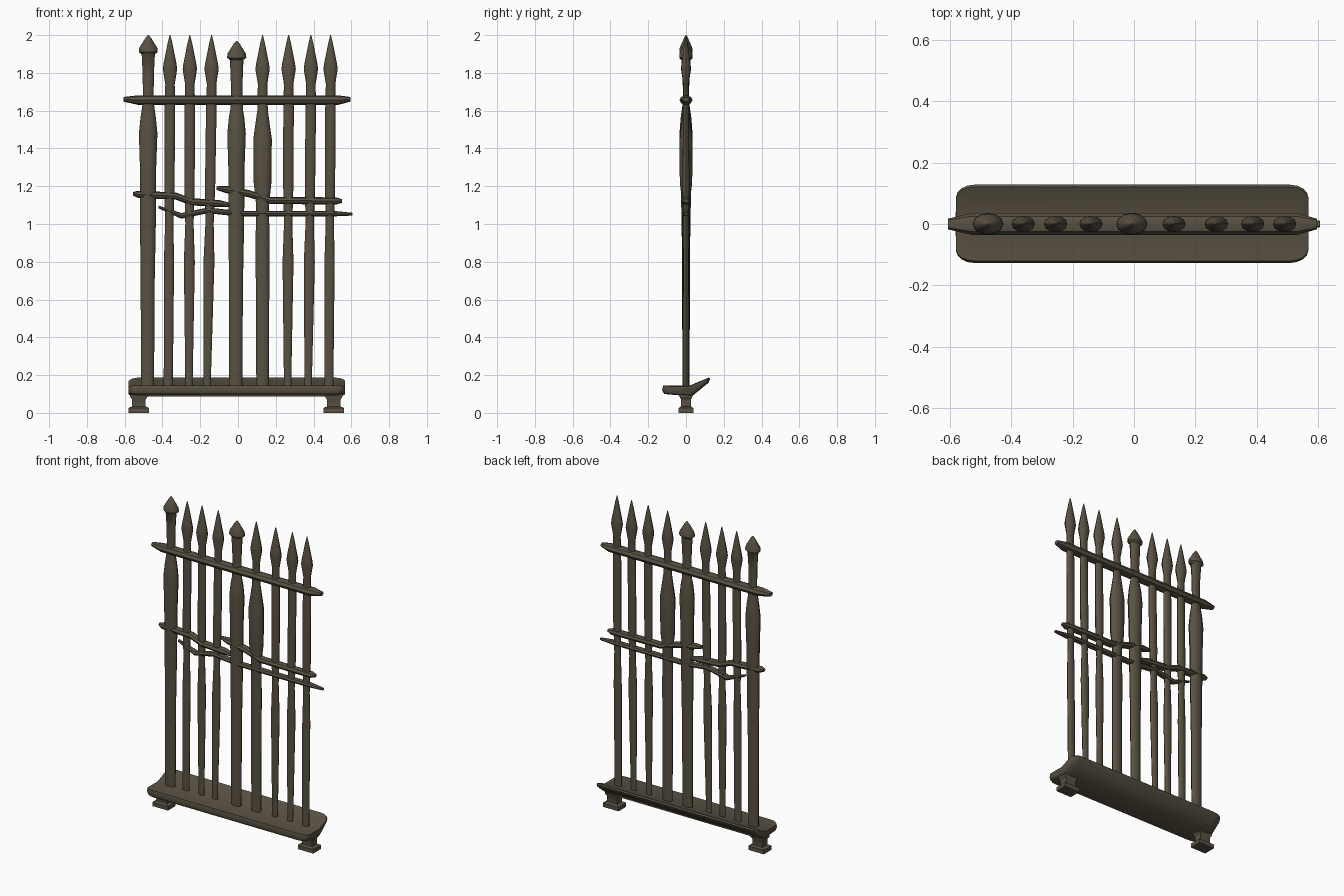
import bpy, bmesh, math
from mathutils import Vector

default_cube = bpy.data.objects.get("Cube")
if default_cube:
    bpy.data.objects.remove(default_cube, do_unlink=True)

material = bpy.data.materials.new("weathered dark brown")
material.use_nodes = True
colour = (.1, .083, .056, 1)
material.diffuse_color = colour
shader = material.node_tree.nodes["Principled BSDF"]
shader.inputs["Base Color"].default_value = colour
shader.inputs["Roughness"].default_value = .8


def skin(name, rings, sharp_angle=40):
    """Join a row of equal point rings into a closed, smooth-shaded solid."""
    bm = bmesh.new()
    loops = [[bm.verts.new(point) for point in ring] for ring in rings]
    for lower, upper in zip(loops, loops[1:]):
        for i in range(len(lower)):
            bm.faces.new((lower[i - 1], lower[i], upper[i], upper[i - 1]))
    bm.faces.new(loops[0])
    bm.faces.new(loops[-1])
    bmesh.ops.recalc_face_normals(bm, faces=bm.faces[:])
    mesh = bpy.data.meshes.new(name)
    bm.to_mesh(mesh)
    bm.free()
    mesh.materials.append(material)
    part = bpy.data.objects.new(name, mesh)
    bpy.context.collection.objects.link(part)
    bpy.ops.object.select_all(action='DESELECT')
    bpy.context.view_layer.objects.active = part
    part.select_set(True)
    bpy.ops.object.shade_smooth_by_angle(angle=math.radians(sharp_angle))


def ellipse(centre, half_u, half_v, sides):
    """Ring of points spanned by two half-axis vectors."""
    turns = [math.tau * i / sides for i in range(sides)]
    return [centre + half_u * math.cos(turn) + half_v * math.sin(turn) for turn in turns]


def post(name, foot_x, top_x, profile):
    """Leaning post, flattened front to back; profile rows are height, half width."""
    rings = []
    for height, radius in profile:
        centre = Vector((foot_x + (top_x - foot_x) * min(height / 1.7, 1), 0, height))
        flatness = .7 if 1.1 < height < 1.6 or height > 1.8 else .55
        rings.append(ellipse(centre, Vector((radius, 0, 0)),
                             Vector((0, radius * flatness, 0)), sides=12))
    skin(name, rings)


def rail(name, half_height, path):
    """Crooked bar along x with pinched ends; path rows are x, height."""
    rings = []
    for i, (x, height) in enumerate(path):
        size = half_height * (.5 if i in (0, len(path) - 1) else 1)
        rings.append(ellipse(Vector((x, 0, height)), Vector((0, size * 1.4, 0)),
                             Vector((0, 0, size)), sides=8))
    skin(name, rings)


def point_head(base, tip, radius):
    """Blunt pointed cap with a small lip below it."""
    length = tip - base
    return [(base - length / 8, radius * .7), (base, radius),
            (base + length / 4, radius * .95), (tip - length / 6, radius * .3),
            (tip, radius / 20)]


# Post profiles
spear = [(1.74, .025), (1.82, .038), (1.85, .034), (1.96, .012), (2, .002)]
thick_stem = [(.13, .035), (.7, .037), (1, .042), (1.3, .043), (1.48, .049), (1.56, .041)]
corner = thick_stem + [(1.65, .028), (1.8, .03)] + point_head(1.91, 2, .05)
middle = thick_stem + [(1.61, .033), (1.72, .03)] + point_head(1.88, 1.97, .051)
bulged = [(.13, .033), (.9, .037), (1.1, .034), (1.22, .047), (1.45, .049), (1.6, .028)] + spear
upper_slim = [(1, .022), (1.2, .027), (1.6, .028)] + spear
slim = [(.13, .024), (.8, .027)] + upper_slim
tapered = [(.13, .019), (.8, .029)] + upper_slim

post("right_corner_post", -.48, -.475, corner)
post("right_outer_post", -.37, -.36, slim)
post("right_centre_post", -.26, -.255, tapered)
post("right_inner_post", -.166, -.14, tapered)
post("middle_post", -.013, -.007, middle)
post("left_bulged_post", .13, .13, bulged)
post("left_inner_post", .262, .268, tapered)
post("left_outer_post", .37, .386, tapered)
post("left_end_post", .48, .49, slim)

# Rails
rail("top_rail", .025, [(-.605, 1.66), (-.53, 1.656), (.53, 1.656), (.595, 1.66)])
rail("right_middle_rail", .019, [(-.555, 1.16), (-.53, 1.157), (-.33, 1.148),
                                 (-.25, 1.118), (-.1, 1.108), (-.03, 1.1)])
rail("left_middle_rail", .019, [(-.115, 1.19), (-.06, 1.182), (.06, 1.16),
                                (.17, 1.125), (.52, 1.122), (.55, 1.122)])
rail("lower_rod", .015, [(-.42, 1.09), (-.3, 1.043), (-.16, 1.072),
                         (0, 1.055), (.5, 1.055), (.605, 1.052)])

# Base plank: flat in front, bent up behind, with rounded ends
section = [(-.127, .12), (-.115, .1), (.03, .087), (.12, .16),
           (.128, .18), (.12, .187), (.02, .145), (-.12, .146)]
middle_height = .125
corner_size = .06
rings = []
for side in (-1, 1):
    for step in range(5):
        # Sweep each corner in a quarter circle
        turn = math.pi / 2 * (step if side < 0 else 4 - step) / 4
        x = side * (.573 - corner_size * (1 - math.cos(turn))) - .006
        scale = 1 - .32 * (1 - math.sin(turn))
        rings.append([Vector((x, y * scale, middle_height + (z - middle_height) * scale))
                      for y, z in section])
skin("base_plank", rings, sharp_angle=50)

# Stepped feet under both ends
corners = [(-1, -1), (1, -1), (1, 1), (-1, 1)]
for name, foot_x in (("right_foot", -.525), ("left_foot", .507)):
    rings = [[Vector((foot_x + u * half, v * half * .72, height)) for u, v in corners]
             for height, half in [(0, .055), (.026, .055), (.034, .036),
                                  (.07, .036), (.085, .046), (.12, .046)]]
    skin(name, rings, sharp_angle=30)
